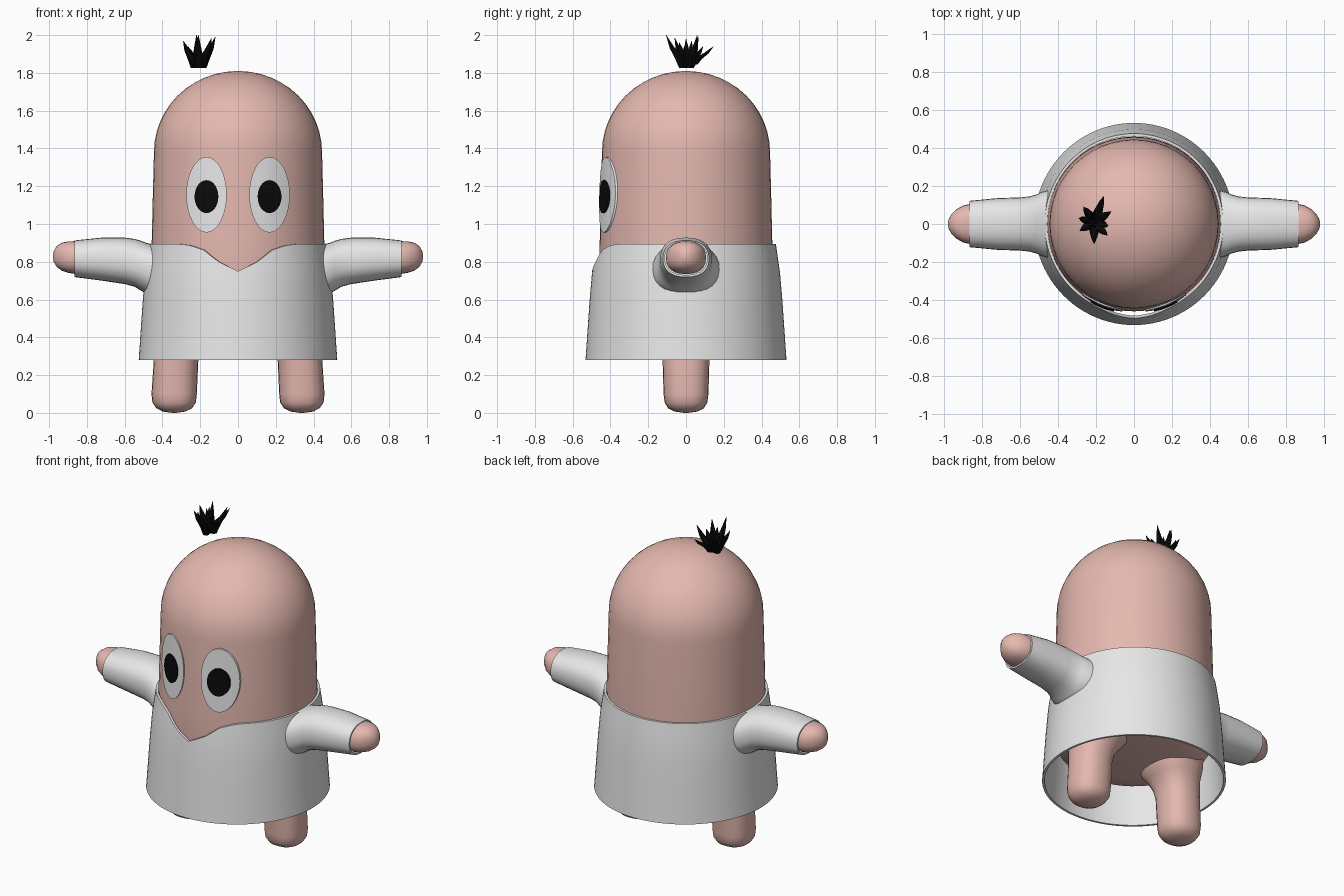
import bpy, bmesh, math
from mathutils import Vector

if "Cube" in bpy.data.objects:
    bpy.data.objects.remove(bpy.data.objects["Cube"])


def material(name, r, g, b):
    m = bpy.data.materials.new(name)
    m.diffuse_color = (r, g, b, 1)
    m.use_nodes = True
    m.node_tree.nodes["Principled BSDF"].inputs["Base Color"].default_value = m.diffuse_color
    return m


PINK = material("pink_skin", 0.78, 0.48, 0.43)
WHITE = material("white_cloth", 0.8, 0.8, 0.8)
BLACK = material("black", 0.003, 0.003, 0.003)


def skin(name, rings, mat, caps=True, loop=False, angle=50):
    """Bridge equal-length point rings into one smooth closed mesh."""
    bm = bmesh.new()
    vs = [[bm.verts.new(p) for p in ring] for ring in rings]
    n = len(vs[0])
    pairs = list(zip(vs, vs[1:])) + ([(vs[-1], vs[0])] if loop else [])
    for a, b in pairs:
        for i in range(n):
            j = (i + 1) % n
            bm.faces.new((a[i], a[j], b[j], b[i]))
    if caps:
        bm.faces.new(vs[0])
        bm.faces.new(vs[-1])
    bmesh.ops.recalc_face_normals(bm, faces=bm.faces)
    for f in bm.faces:
        f.smooth = True
    me = bpy.data.meshes.new(name)
    bm.to_mesh(me)
    bm.free()
    me.set_sharp_from_angle(angle=math.radians(angle))
    me.materials.append(mat)
    ob = bpy.data.objects.new(name, me)
    bpy.context.collection.objects.link(ob)
    return ob


def oval(n, ru, rv, power=1.0):
    """Points of an ellipse; power below 1 makes it squarer."""
    pts = []
    for i in range(n):
        a = 2 * math.pi * i / n
        c, s = math.cos(a), math.sin(a)
        pts.append((ru * math.copysign(abs(c) ** power, c),
                    rv * math.copysign(abs(s) ** power, s)))
    return pts


def interp(table, x):
    for (x0, y0), (x1, y1) in zip(table, table[1:]):
        if x <= x1:
            return y0 + (y1 - y0) * max(0, x - x0) / (x1 - x0)
    return table[-1][1]


# body: rounded bottom, slightly tapered sides and a dome
profile = [(0.02, 0.43), (0.25, 0.435), (0.37, 0.455), (0.44, 0.51), (0.46, 0.6),
           (0.457, 0.9), (0.451, 1.15), (0.445, 1.38)]
for i in range(1, 13):
    t = math.radians(7.4 * i)
    profile.append((0.445 * math.cos(t), 1.38 + 0.43 * math.sin(t)))
skin("body", [[(x, y, z) for x, y in oval(48, r, r)] for r, z in profile], PINK)

# shirt: flared double-walled tube with a pointed front neckline
RADIUS = [(0.28, 0.532), (0.6, 0.51), (0.75, 0.497), (0.89, 0.476)]
NECK = [(0, 0.75), (0.1, 0.80), (0.18, 0.862), (0.25, 0.886), (0.3, 0.893)]
SEG, ROWS, WALL = 96, 8, 0.014


def shirt_ring(t, inset):
    ring = []
    for i in range(SEG):
        a = 2 * math.pi * i / SEG
        c, s = math.cos(a), math.sin(a)
        top = interp(NECK, abs(c) * 0.47) if s < 0 else 0.893
        z = 0.28 + t * (top - 0.28)
        r = interp(RADIUS, z) - inset
        ring.append((r * c * 0.988, r * s, z))
    return ring


outer = [shirt_ring(k / ROWS, 0) for k in range(ROWS + 1)]
inner = [shirt_ring(k / ROWS, WALL) for k in range(ROWS, -1, -1)]
skin("shirt", outer + inner, WHITE, caps=False, loop=True)

# sleeves, hands and legs: (position along axis, centre, radius, radius)
SLEEVE = [(0.44, 0.755, 0.135, 0.18), (0.485, 0.765, 0.135, 0.17), (0.515, 0.78, 0.132, 0.155),
          (0.55, 0.795, 0.126, 0.145), (0.60, 0.805, 0.123, 0.14), (0.72, 0.814, 0.114, 0.136),
          (0.865, 0.816, 0.097, 0.122), (0.865, 0.818, 0.088, 0.112), (0.78, 0.818, 0.09, 0.112)]
HAND = [(0.76, 0.822, 0.085, 0.104), (0.86, 0.822, 0.087, 0.106), (0.90, 0.825, 0.083, 0.097),
        (0.935, 0.827, 0.073, 0.077), (0.96, 0.828, 0.055, 0.052), (0.975, 0.828, 0.03, 0.027),
        (0.98, 0.828, 0.008, 0.008)]
LEG = [(0.50, 0.27, 0.17, 0.2), (0.44, 0.28, 0.165, 0.18), (0.39, 0.30, 0.14, 0.15),
       (0.34, 0.318, 0.125, 0.132), (0.28, 0.328, 0.118, 0.124), (0.10, 0.338, 0.12, 0.119),
       (0.055, 0.338, 0.115, 0.113), (0.025, 0.338, 0.095, 0.095), (0.007, 0.338, 0.06, 0.06),
       (0.0, 0.338, 0.01, 0.01)]


def eye_rings(side, w, h, zc, off, depth):
    """Oval plate wrapped onto the body, from centre out and down its rim."""
    rings = []
    for u, d in ((0.02, off), (0.35, off), (0.7, off), (1, off), (1, off - depth)):
        ring = []
        for px, pz in oval(32, w * u, h * u):
            x, z = side * 0.167 + px, zc + pz
            r = 0.457 - 0.024 * (z - 0.9) + d
            ring.append((x, -math.sqrt(r * r - x * x), z))
        rings.append(ring)
    return rings


for side, tag in ((-1, "right"), (1, "left")):
    skin(tag + "_sleeve", [[(side * x, y, zc + z) for y, z in oval(28, ry, rz, 0.85)]
                           for x, zc, rz, ry in SLEEVE], WHITE)
    skin(tag + "_hand", [[(side * x, y, zc + z) for y, z in oval(24, ry, rz, 0.85)]
                         for x, zc, rz, ry in HAND], PINK)
    skin(tag + "_leg", [[(side * cx + x, y, z) for x, y in oval(24, rx, ry, 0.85)]
                        for z, cx, rx, ry in LEG], PINK)
    skin(tag + "_eye", eye_rings(side, 0.107, 0.2, 1.155, 0.012, 0.009), WHITE)
    skin(tag + "_pupil", eye_rings(side, 0.063, 0.087, 1.145, 0.020, 0.009), BLACK)

# hair tuft: curved spikes fanning from a small clump above the head
TIPS = [(-0.29, 0.03, 1.97), (-0.265, 0.09, 1.94), (-0.16, 0.145, 1.94), (-0.12, 0.065, 1.99),
        (-0.135, -0.01, 1.94), (-0.14, -0.06, 1.985), (-0.21, -0.105, 2.0),
        (-0.285, -0.035, 1.96), (-0.22, 0.06, 2.0), (-0.22, 0.0, 1.98)]
for k, tip in enumerate(TIPS):
    tip = Vector(tip)
    c = Vector((-0.21, 0.01, 0))
    d = Vector((tip.x - c.x, tip.y - c.y, 0))
    path = [c + d * 0.25 + Vector((0, 0, 1.825 + 0.01 * (k % 3))),
            c + d * 0.4 + Vector((0, 0, 1.875)),
            c + d * 0.72 + Vector((0, 0, 1.875 + (tip.z - 1.875) * 0.45)), tip]
    radii = (0.02, 0.025, 0.016, 0.001)
    skin("hair_spike_%d" % (k + 1), [[(p.x + x, p.y + y, p.z) for x, y in oval(6, r, r)]
                                     for p, r in zip(path, radii)], BLACK)
